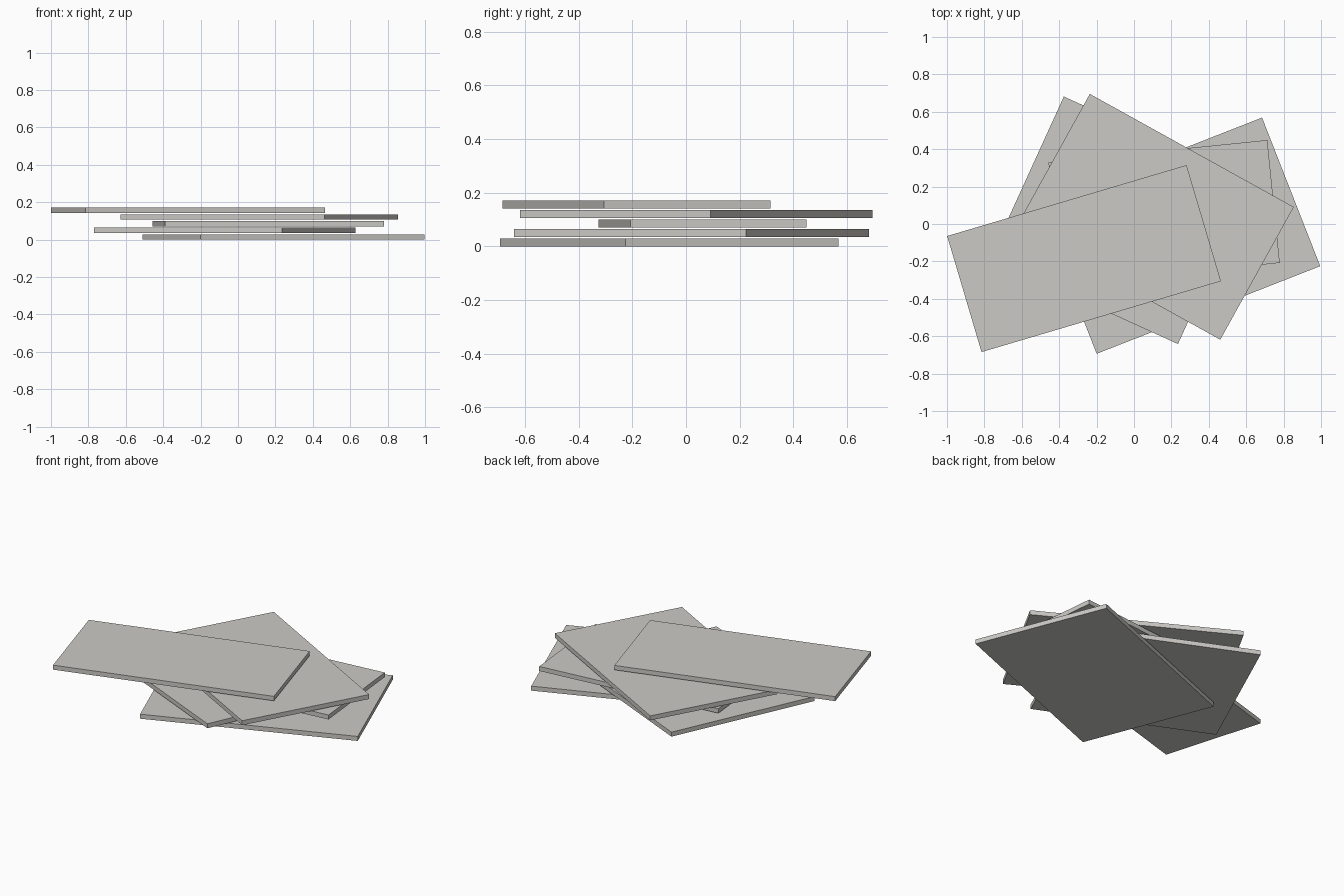
import bpy
import math

if "Cube" in bpy.data.objects:
    bpy.data.objects.remove(bpy.data.objects["Cube"])

# One warm grey for every slab
grey = bpy.data.materials.new("warm_grey")
grey.diffuse_color = (0.60, 0.59, 0.56, 1.0)
grey.use_nodes = True
grey.node_tree.nodes["Principled BSDF"].inputs["Base Color"].default_value = grey.diffuse_color

THICK = 0.0285   # slab thickness
PITCH = 0.0355   # height step from slab to slab (small gap between)

# Slabs from the bottom up: name, centre x, centre y, length, depth, turn in degrees
SLABS = [
    ("bottom_slab",        0.2425, -0.0625, 1.284, 0.853, 21.4),
    ("lower_slab",        -0.070,   0.020,  1.104, 0.951, -24.5),
    ("middle_slab",        0.161,   0.061,  1.176, 0.660, 5.8),
    ("upper_slab",         0.1125,  0.0385, 1.247, 0.811, -29.0),
    ("top_slab",          -0.267,  -0.185,  1.335, 0.647, 16.5),
]


def add_slab(name, x, y, length, depth, turn, base):
    bpy.ops.mesh.primitive_cube_add(
        size=1, location=(x, y, base + THICK / 2),
        rotation=(0, 0, math.radians(turn)))
    slab = bpy.context.object
    slab.name = name
    slab.scale = (length, depth, THICK)
    bpy.ops.object.transform_apply(location=False, rotation=False, scale=True)
    slab.data.materials.append(grey)


# Twisted stack of slabs
for i, spec in enumerate(SLABS):
    add_slab(*spec, base=i * PITCH)
